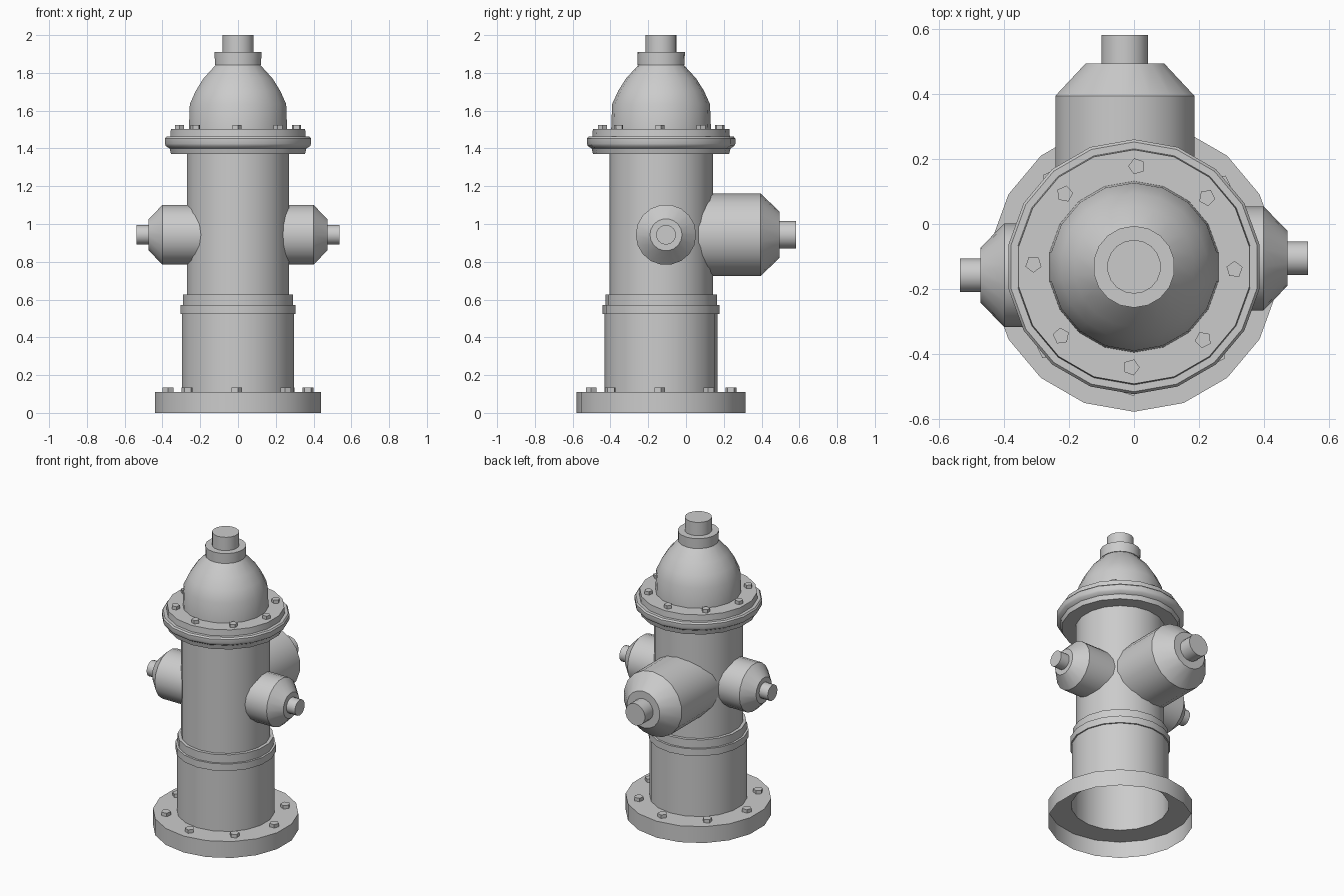
import bpy, bmesh
from math import sin, cos, pi, radians
from mathutils import Matrix

if "Cube" in bpy.data.objects:
    bpy.data.objects.remove(bpy.data.objects["Cube"])

AXIS_Y = -0.132   # the body axis sits forward of the origin
OUTLET_Z = 0.943


def finish(name, bm):
    mesh = bpy.data.meshes.new(name)
    bm.to_mesh(mesh)
    bm.free()
    obj = bpy.data.objects.new(name, mesh)
    bpy.context.collection.objects.link(obj)
    bpy.ops.object.select_all(action='DESELECT')
    obj.select_set(True)
    bpy.context.view_layer.objects.active = obj
    bpy.ops.object.shade_smooth_by_angle(angle=radians(35))
    return obj


def add_lathe(bm, profile, matrix, sides=18, cap=True):
    # spin (radius, height) points round local z, optionally closing the far end
    rings = []
    for r, h in profile:
        rings.append([bm.verts.new(matrix @ Matrix.Translation((
            r * cos(pi / 2 + 2 * pi * i / sides),
            r * sin(pi / 2 + 2 * pi * i / sides), h)).to_translation())
            for i in range(sides)])
    for a, b in zip(rings, rings[1:]):
        for i in range(sides):
            j = (i + 1) % sides
            bm.faces.new((a[i], a[j], b[j], b[i]))
    if cap:
        bm.faces.new(rings[-1])


def lathe(name, profile, matrix, cap=True):
    bm = bmesh.new()
    add_lathe(bm, profile, matrix, cap=cap)
    return finish(name, bm)


def bolts(name, radius, z, size, height):
    bm = bmesh.new()
    for k in range(8):
        m = (body @ Matrix.Rotation(radians(-1.5 + 45 * k), 4, 'Z')
             @ Matrix.Translation((radius, 0, z)))
        add_lathe(bm, [(size, 0), (size, height)], m, sides=5)
    return finish(name, bm)


body = Matrix.Translation((0, AXIS_Y, 0))

# hollow foot, lower barrel, stepped collar and upper barrel
lathe("barrel", [(0.447, 0), (0.447, 0.111), (0.30, 0.111), (0.30, 0.524),
                 (0.309, 0.524), (0.309, 0.571), (0.295, 0.571),
                 (0.295, 0.627), (0.274, 0.627), (0.274, 1.37)], body, cap=False)

# bolted flange, dome and operating nut
lathe("bonnet", [(0.274, 1.37), (0.36, 1.37), (0.368, 1.40), (0.388, 1.413),
                 (0.393, 1.425), (0.393, 1.452), (0.385, 1.462), (0.364, 1.462),
                 (0.361, 1.503), (0.264, 1.503), (0.259, 1.635), (0.227, 1.705),
                 (0.186, 1.77), (0.12, 1.842), (0.124, 1.842), (0.126, 1.91),
                 (0.083, 1.91), (0.083, 2.0)], body)

# pentagonal bolts
bolts("foot_bolts", 0.37, 0.111, 0.03, 0.023)
bolts("flange_bolts", 0.31, 1.503, 0.026, 0.022)

# two side outlets, half a turn apart about the body axis
side = [(0.16, 0.19), (0.16, 0.40), (0.085, 0.473), (0.052, 0.473), (0.052, 0.537)]
for name, turn in (("right_outlet", 0), ("left_outlet", pi)):
    lathe(name, side, body @ Matrix.Rotation(turn, 4, 'Z')
          @ Matrix.Translation((0, 0.026, OUTLET_Z)) @ Matrix.Rotation(pi / 2, 4, 'Y'))

# large rear outlet
lathe("rear_outlet", [(0.218, -0.02), (0.218, 0.395), (0.123, 0.495),
                      (0.073, 0.495), (0.073, 0.583)],
      Matrix.Translation((-0.028, 0, OUTLET_Z)) @ Matrix.Rotation(-pi / 2, 4, 'X'))
